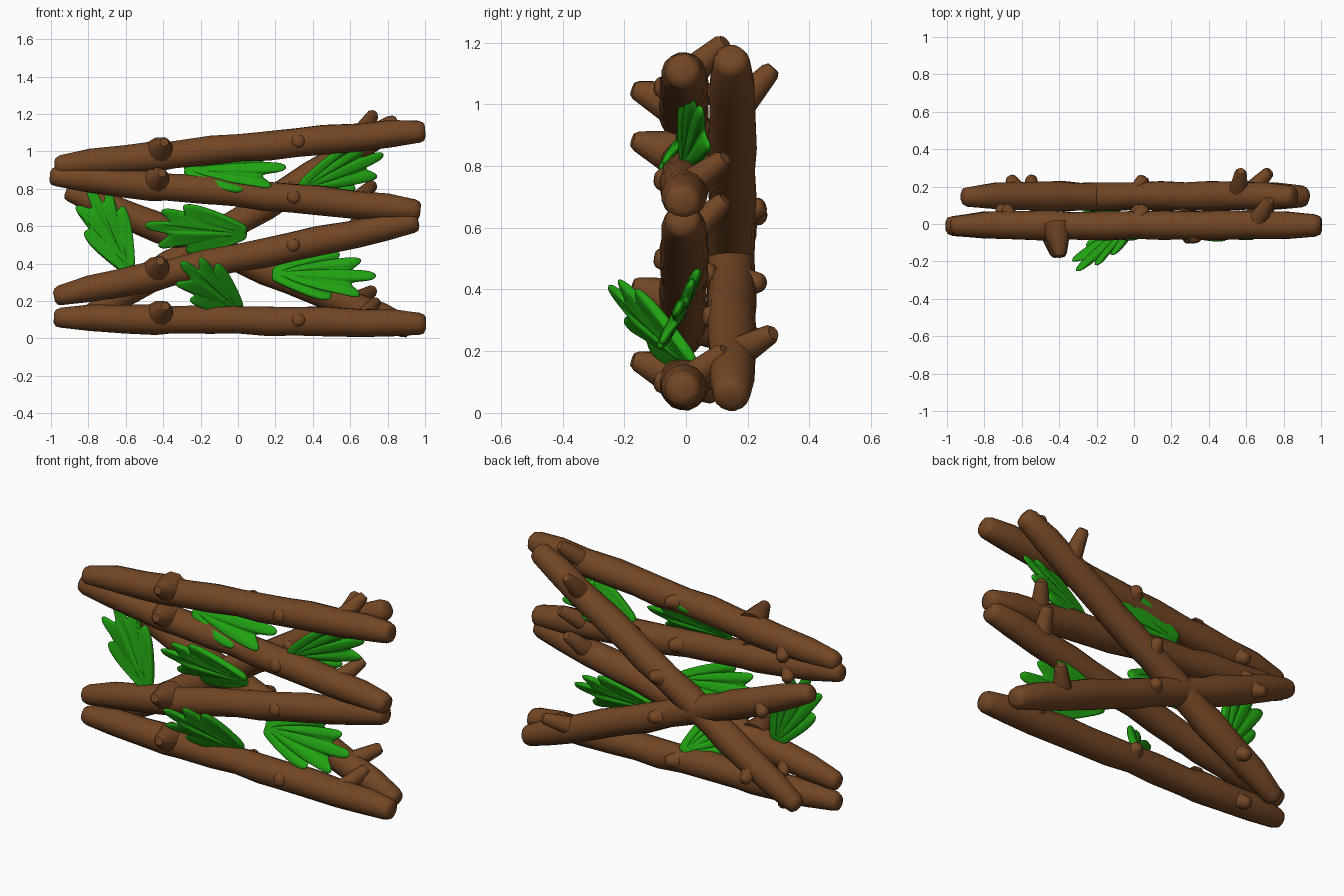
import bpy, bmesh, math, random
from mathutils import Vector

if "Cube" in bpy.data.objects:
    bpy.data.objects.remove(bpy.data.objects["Cube"])


def material(name, color):
    m = bpy.data.materials.new(name)
    m.diffuse_color = color
    m.use_nodes = True
    m.node_tree.nodes["Principled BSDF"].inputs["Base Color"].default_value = m.diffuse_color
    return m


BARK = material("bark", (0.17, 0.062, 0.018, 1))
LEAF = material("leaf_green", (0.015, 0.36, 0.006, 1))


def tube(bm, path, sides, wobble=0.0):
    """Skin rings along a list of (point, radius)."""
    rings = []
    axis = (path[-1][0] - path[0][0]).normalized()
    u = axis.cross(Vector((0.13, 0.2, 1))).normalized()
    v = axis.cross(u)
    for p, r in path:
        ring = []
        for i in range(sides):
            a = 2 * math.pi * i / sides
            rr = r * (1 + random.uniform(-wobble, wobble))
            ring.append(bm.verts.new(p + rr * (u * math.cos(a) + v * math.sin(a))))
        rings.append(ring)
    for a, b in zip(rings, rings[1:]):
        for i in range(sides):
            j = (i + 1) % sides
            bm.faces.new((a[i], a[j], b[j], b[i]))
    bm.faces.new(rings[0][::-1])
    bm.faces.new(rings[-1])


# One log shape, shared by the poles: (distance along, radius)
profile = [(-0.995, 0.025), (-0.985, 0.044), (-0.96, 0.054), (-0.8, 0.072), (-0.62, 0.077),
           (-0.45, 0.083), (-0.36, 0.074), (-0.15, 0.078), (0.0, 0.073), (0.15, 0.079),
           (0.3, 0.077), (0.45, 0.080), (0.65, 0.075), (0.82, 0.073), (0.96, 0.06),
           (0.985, 0.05), (0.995, 0.03)]
# Broken twigs: base, tip, base radius, tip radius
front_twig = ((-0.43, 0, 0.015), (-0.40, -0.165, 0.07), 0.088, 0.03)
twigs = [((0.64, 0, 0), (0.73, 0.135, 0.118), 0.058, 0.03),
         ((0.30, 0, 0), (0.32, -0.092, 0.01), 0.065, 0.028),
         ((0.0, 0, 0), (0.05, 0.105, 0.02), 0.065, 0.027),
         ((-0.66, 0, 0), (-0.70, 0.105, -0.055), 0.06, 0.027)]


def log_mesh(name, twig_list):
    random.seed(4)
    me = bpy.data.meshes.new(name)
    bm = bmesh.new()
    tube(bm, [(Vector((s, random.uniform(-.004, .004), random.uniform(-.004, .004))), r)
              for s, r in profile], 16, 0.02)
    for base, tip, r0, r1 in twig_list:
        b, t = Vector(base), Vector(tip)
        tube(bm, [(b, r0), (b.lerp(t, 0.92), r1 * 1.1), (t, r1 * 0.75)], 10)
    bmesh.ops.recalc_face_normals(bm, faces=bm.faces)
    bm.to_mesh(me)
    bm.free()
    me.materials.append(BARK)
    me.shade_smooth()
    me.set_sharp_from_angle(angle=math.radians(50))
    return me


FRONT = log_mesh("front_log", [front_twig] + twigs)
BACK = log_mesh("back_log", twigs)


def log(name, me, y, x0, z0, x1, z1):
    ob = bpy.data.objects.new(name, me)
    ob.location = ((x0 + x1) / 2, y, (z0 + z1) / 2)
    ob.rotation_euler = (0, -math.atan2(z1 - z0, x1 - x0), 0)
    bpy.context.collection.objects.link(ob)


# Front zigzag poles
log("front_log_bottom", FRONT, -0.008, -0.98, 0.112, 1.0, 0.08)
log("front_log_lower_slant", FRONT, -0.008, -0.98, 0.225, 0.96, 0.63)
log("front_log_upper_slant", FRONT, -0.008, -1.0, 0.87, 0.97, 0.685)
log("front_log_top", FRONT, -0.008, -0.97, 0.925, 0.99, 1.11)
# Crossed back poles
log("back_log_rising", BACK, 0.148, -0.84, 0.095, 0.87, 1.165)
log("back_log_falling", BACK, 0.148, -0.91, 0.79, 0.92, 0.055)

# Lobed leaf outline from the stem: (along, across, ridge height)
outline = [(0, .04, 0), (.12, .09, 0), (.27, .14, .006), (.37, .15, .008), (.385, .12, .008),
           (.34, .065, -.01), (.45, .115, .008), (.505, .10, .008), (.49, .065, .008),
           (.41, .02, -.01), (.56, .03, .01), (.59, -.005, .01), (.56, -.04, .01),
           (.41, -.035, -.01), (.49, -.095, .008), (.50, -.135, .008), (.45, -.145, .008),
           (.32, -.08, -.01), (.345, -.145, .008), (.31, -.165, .008), (.23, -.15, .006),
           (.1, -.09, 0), (0, -.04, 0)]


def leaf(name, base, tip, side):
    base, tip, side = Vector(base), Vector(tip), Vector(side)
    ax = (tip - base).normalized()
    k = (tip - base).length / 0.55
    side = (side - ax * side.dot(ax)).normalized()
    n = ax.cross(side)

    def place(u, v, w):
        return base + k * (ax * u + side * v + n * w)

    bm = bmesh.new()
    hub = bm.verts.new(place(0, 0, 0))
    inner = [bm.verts.new(place(u * .5, v * .55, w * .8)) for u, v, w in outline]
    outer = [bm.verts.new(place(u, v, w)) for u, v, w in outline]
    for i in range(len(outline) - 1):
        bm.faces.new((inner[i], outer[i], outer[i + 1], inner[i + 1]))
        bm.faces.new((hub, inner[i], inner[i + 1]))
    bmesh.ops.recalc_face_normals(bm, faces=bm.faces)
    me = bpy.data.meshes.new(name)
    bm.to_mesh(me)
    bm.free()
    me.materials.append(LEAF)
    me.shade_smooth()
    ob = bpy.data.objects.new(name, me)
    bpy.context.collection.objects.link(ob)
    sol = ob.modifiers.new("thickness", "SOLIDIFY")
    sol.thickness, sol.offset = 0.036, 0
    sub = ob.modifiers.new("smooth", "SUBSURF")
    sub.levels = sub.render_levels = 2


# Leaves tucked between the poles
leaf("leaf_left", (-.58, 0, .36), (-.79, 0, .81), (1, .2, .4))
leaf("leaf_middle", (.05, .02, .565), (-.48, -.01, .605), (0, -.4, .9))
leaf("leaf_bottom", (.01, .03, .15), (-.29, -.25, .40), (.1, -.45, .85))
leaf("leaf_top", (-.29, 0, .90), (.24, 0, .915), (0, .5, .85))
leaf("leaf_right_low", (.18, -.01, .345), (.72, -.015, .335), (0, .45, .9))
leaf("leaf_right_top", (.33, 0, .80), (.76, .055, .985), (-.4, -.3, .8))
